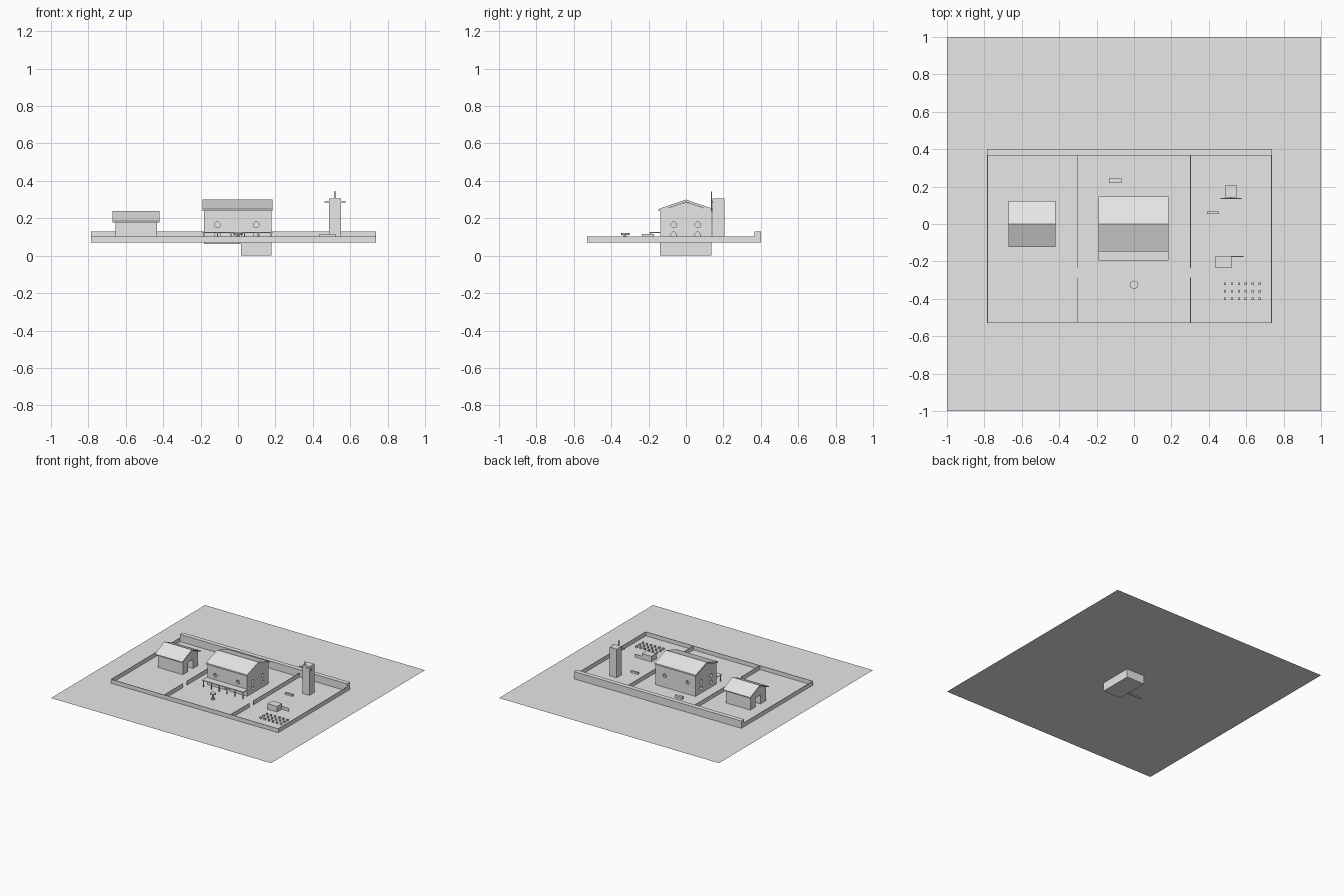
import bpy, bmesh, math
from mathutils import Matrix, Vector

if "Cube" in bpy.data.objects:
    bpy.data.objects.remove(bpy.data.objects["Cube"])

# One plain clay colour
grey = bpy.data.materials.new("light_grey")
grey.use_nodes = True
grey.diffuse_color = (0.8, 0.8, 0.8, 1)
for node in grey.node_tree.nodes:
    if node.type == "BSDF_PRINCIPLED":
        node.inputs["Base Color"].default_value = grey.diffuse_color

G = 0.07         # ground level
THIN = 0.004     # thin wall thickness


def finish(name, bm):
    bmesh.ops.recalc_face_normals(bm, faces=bm.faces)
    mesh = bpy.data.meshes.new(name)
    bm.to_mesh(mesh)
    bm.free()
    mesh.materials.append(grey)
    obj = bpy.data.objects.new(name, mesh)
    bpy.context.scene.collection.objects.link(obj)
    return obj


def add_box(bm, x0, x1, y0, y1, z0, z1):
    mid = Vector((x0 + x1, y0 + y1, z0 + z1)) / 2
    size = Matrix.Diagonal((x1 - x0, y1 - y0, z1 - z0, 1))
    bmesh.ops.create_cube(bm, size=1, matrix=Matrix.Translation(mid) @ size)


def box(name, *limits):
    bm = bmesh.new()
    add_box(bm, *limits)
    return finish(name, bm)


def prism(name, profile, x0, x1):
    """Extrude a (y, z) outline along x."""
    bm = bmesh.new()
    face = bm.faces.new([bm.verts.new((x0, y, z)) for y, z in profile])
    ext = bmesh.ops.extrude_face_region(bm, geom=[face])
    moved = [v for v in ext["geom"] if isinstance(v, bmesh.types.BMVert)]
    bmesh.ops.translate(bm, verts=moved, vec=(x1 - x0, 0, 0))
    return finish(name, bm)


def gabled(name, x0, x1, half, eave, ridge):
    return prism(name, [(-half, G), (half, G), (half, eave), (0, ridge), (-half, eave)], x0, x1)


def gable_roof(name, x0, x1, half, eave, ridge, t):
    outline = [(-half, eave), (0, ridge), (half, eave),
               (half, eave - t), (0, ridge - t), (-half, eave - t)]
    return prism(name, outline, x0, x1)


def cut(target, cutter):
    cutter.hide_render = True
    cutter.hide_set(True)
    mod = target.modifiers.new("openings", "BOOLEAN")
    mod.operation = "DIFFERENCE"
    mod.solver = "EXACT"
    mod.object = cutter


def cylinder(bm, x, y, z, r, depth, rot=Matrix()):
    bmesh.ops.create_cone(bm, cap_ends=True, segments=8, radius1=r, radius2=r, depth=depth,
                          matrix=Matrix.Translation((x, y, z)) @ rot)


# Ground sheet
bm = bmesh.new()
bmesh.ops.create_grid(bm, x_segments=1, y_segments=1, size=1, matrix=Matrix.Translation((0, 0, G)))
finish("ground", bm)

# Yard walls, thick at the back, and two dividers with gaps
L, R, F, B, TOP = -0.785, 0.737, -0.53, 0.365, 0.103
box("back_wall", L, R, B, 0.402, G, 0.13)
box("front_wall", L, R, F, F + THIN, G, TOP)
box("right_wall", L, L + THIN, F, B, G, TOP)
box("left_wall", R - THIN, R, F, B, G, TOP)
for side, x in (("right", -0.305), ("left", 0.3)):
    box(side + "_divider_front", x, x + THIN, F, -0.285, G, TOP)
    box(side + "_divider_back", x, x + THIN, -0.235, B, G, TOP)

# House with recessed windows and roof
house = gabled("house_walls", -0.183, 0.18, 0.137, 0.242, 0.286)
bm = bmesh.new()
tilt = math.pi / 8
facing_y = Matrix.Rotation(math.pi / 2, 4, "X") @ Matrix.Rotation(tilt, 4, "Z")
facing_x = Matrix.Rotation(math.pi / 2, 4, "Y") @ Matrix.Rotation(tilt, 4, "Z")
for x in (-0.11, 0.097):
    for y, z in ((-0.137, 0.165), (-0.137, 0.11), (0.137, 0.165)):
        cylinder(bm, x, y, z, 0.016, 0.04, facing_y)
for x in (-0.183, 0.18):
    for y in (-0.065, 0.063):
        for z in (0.165, 0.112):
            cylinder(bm, x, y, z, 0.016, 0.04, facing_x)
add_box(bm, -0.02, 0.02, -0.16, -0.117, G - 0.01, 0.118)
cut(house, finish("house_openings", bm))
gable_roof("house_roof", -0.19, 0.185, 0.146, 0.25, 0.3, 0.012)

# Cellar and the footing that dips below the ground
box("cellar", 0.015, 0.18, -0.14, 0.135, 0, G)
box("front_footing", -0.183, 0.015, -0.14, -0.132, 0.063, G)

# Porch: flat canopy on posts with a low rail
box("porch_canopy", -0.19, 0.185, -0.195, -0.137, 0.122, 0.128)
bm = bmesh.new()
for i in range(6):
    x = -0.185 + i * 0.072
    add_box(bm, x, x + 0.006, -0.192, -0.186, G, 0.122)
finish("porch_posts", bm)

# Shed with a doorway through both gables
shed = gabled("shed_walls", -0.655, -0.432, 0.1, 0.183, 0.23)
cut(shed, box("shed_doorway", -0.7, -0.4, -0.032, 0.032, G - 0.01, 0.145))
gable_roof("shed_roof", -0.67, -0.42, 0.122, 0.185, 0.24, 0.008)

# Tower with crossed blades on its front
box("tower", 0.487, 0.55, 0.142, 0.205, G, 0.305)
box("blade_upright", 0.512, 0.523, 0.135, 0.139, 0.235, 0.342)
box("blade_cross", 0.462, 0.575, 0.135, 0.139, 0.284, 0.293)
box("blade_hub", 0.513, 0.522, 0.135, 0.145, 0.284, 0.293)

# Pedestal basin in the middle yard
bm = bmesh.new()
cylinder(bm, 0, -0.325, 0.117, 0.023, 0.01)
cylinder(bm, 0, -0.325, 0.093, 0.008, 0.046)
cylinder(bm, 0, -0.325, 0.074, 0.016, 0.008)
finish("basin", bm)

# Coop with a side fence, troughs
box("coop", 0.435, 0.52, -0.236, -0.172, G, 0.116)
box("coop_fence", 0.52, 0.585, -0.176, -0.172, G, 0.095)
box("trough", 0.39, 0.455, 0.054, 0.068, G, 0.085)
box("back_step", -0.133, -0.068, 0.22, 0.242, G, 0.09)

# Garden rows
bm = bmesh.new()
for i in range(6):
    for y in (-0.32, -0.36, -0.4):
        x = 0.487 + i * 0.037
        add_box(bm, x - 0.006, x + 0.006, y - 0.006, y + 0.006, G, G + 0.014)
finish("garden_plants", bm)
